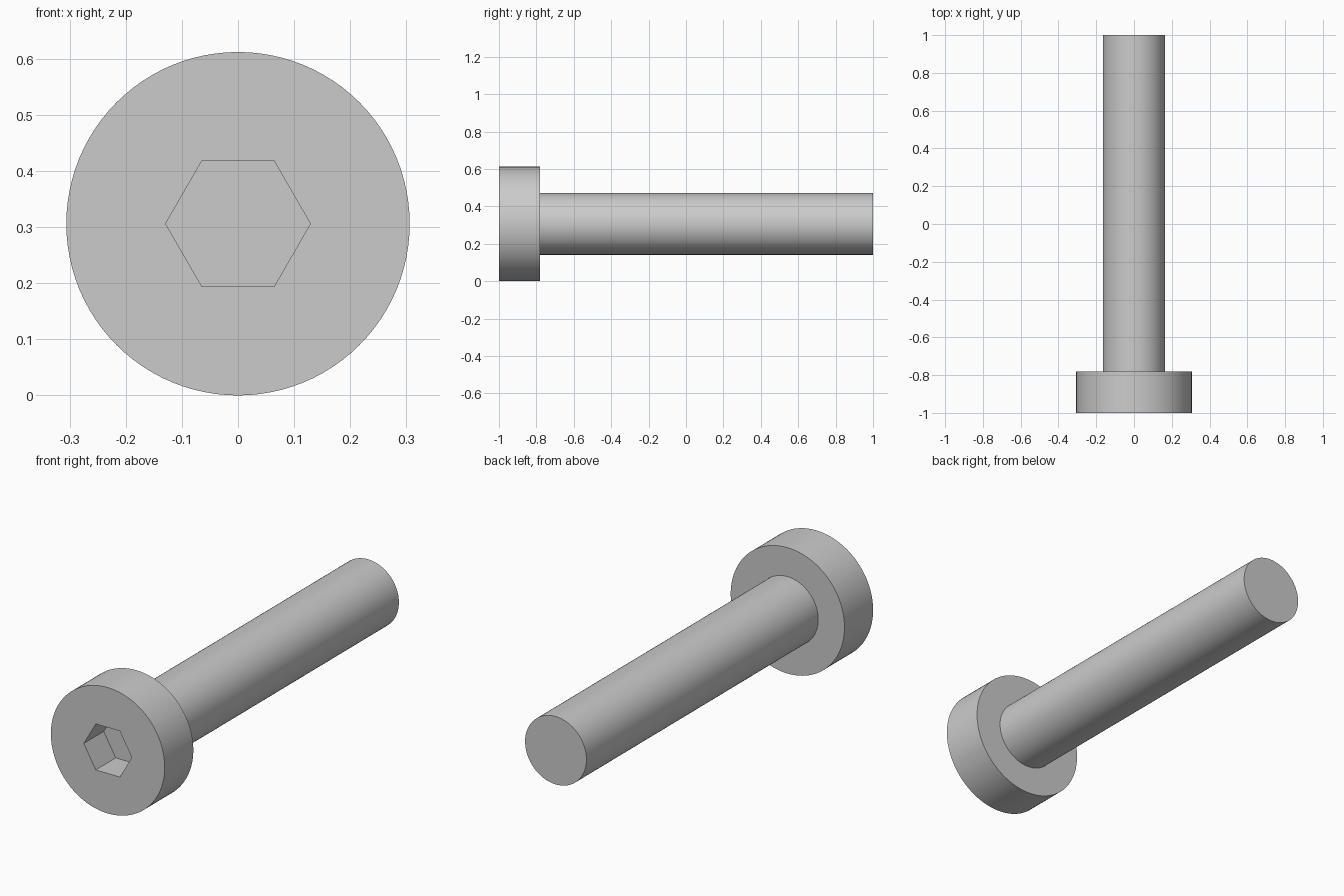
import bpy
import bmesh
from math import cos, sin, tau, radians

cube = bpy.data.objects.get("Cube")
if cube:
    bpy.data.objects.remove(cube, do_unlink=True)

HEAD_R, SHANK_R, SOCKET_R = 0.306, 0.165, 0.129
FRONT, HEAD_BACK, END = -1.0, -0.78, 1.0
SOCKET_FLOOR = FRONT + 0.153
ROUND, HEX = 96, 6

# Plain grey metal
steel = bpy.data.materials.new("grey_steel")
steel.use_nodes = True
steel.diffuse_color = (0.6, 0.6, 0.6, 1)
steel.node_tree.nodes["Principled BSDF"].inputs["Base Color"].default_value = (0.6, 0.6, 0.6, 1)


def ring(bm, radius, y, sides):
    """Closed edge loop around the bolt axis."""
    verts = [bm.verts.new((radius * cos(tau * i / sides), y,
                           HEAD_R + radius * sin(tau * i / sides)))
             for i in range(sides)]
    return [bm.edges.new((verts[i - 1], verts[i])) for i in range(sides)]


# One watertight solid lofted from socket floor, round the head, to the shank end
bm = bmesh.new()
sections = [
    (SOCKET_R, SOCKET_FLOOR, HEX),   # socket floor
    (SOCKET_R, FRONT, HEX),          # socket mouth
    (HEAD_R, FRONT, ROUND),          # head front rim
    (HEAD_R, HEAD_BACK, ROUND),      # head back rim
    (SHANK_R, HEAD_BACK, ROUND),     # shank root
    (SHANK_R, END, ROUND),           # shank tip
]
loops = [ring(bm, *s) for s in sections]
for a, b in zip(loops, loops[1:]):
    bmesh.ops.bridge_loops(bm, edges=a + b)
for cap in (loops[0], loops[-1]):
    bmesh.ops.contextual_create(bm, geom=cap)
bmesh.ops.recalc_face_normals(bm, faces=bm.faces)

mesh = bpy.data.meshes.new("socket_head_bolt")
bm.to_mesh(mesh)
bm.free()
mesh.materials.append(steel)
bolt = bpy.data.objects.new("socket_head_bolt", mesh)
bpy.context.collection.objects.link(bolt)

# Smooth barrels with crisp rims and socket corners
bpy.ops.object.select_all(action='DESELECT')
bolt.select_set(True)
bpy.context.view_layer.objects.active = bolt
bpy.ops.object.shade_smooth_by_angle(angle=radians(30))
